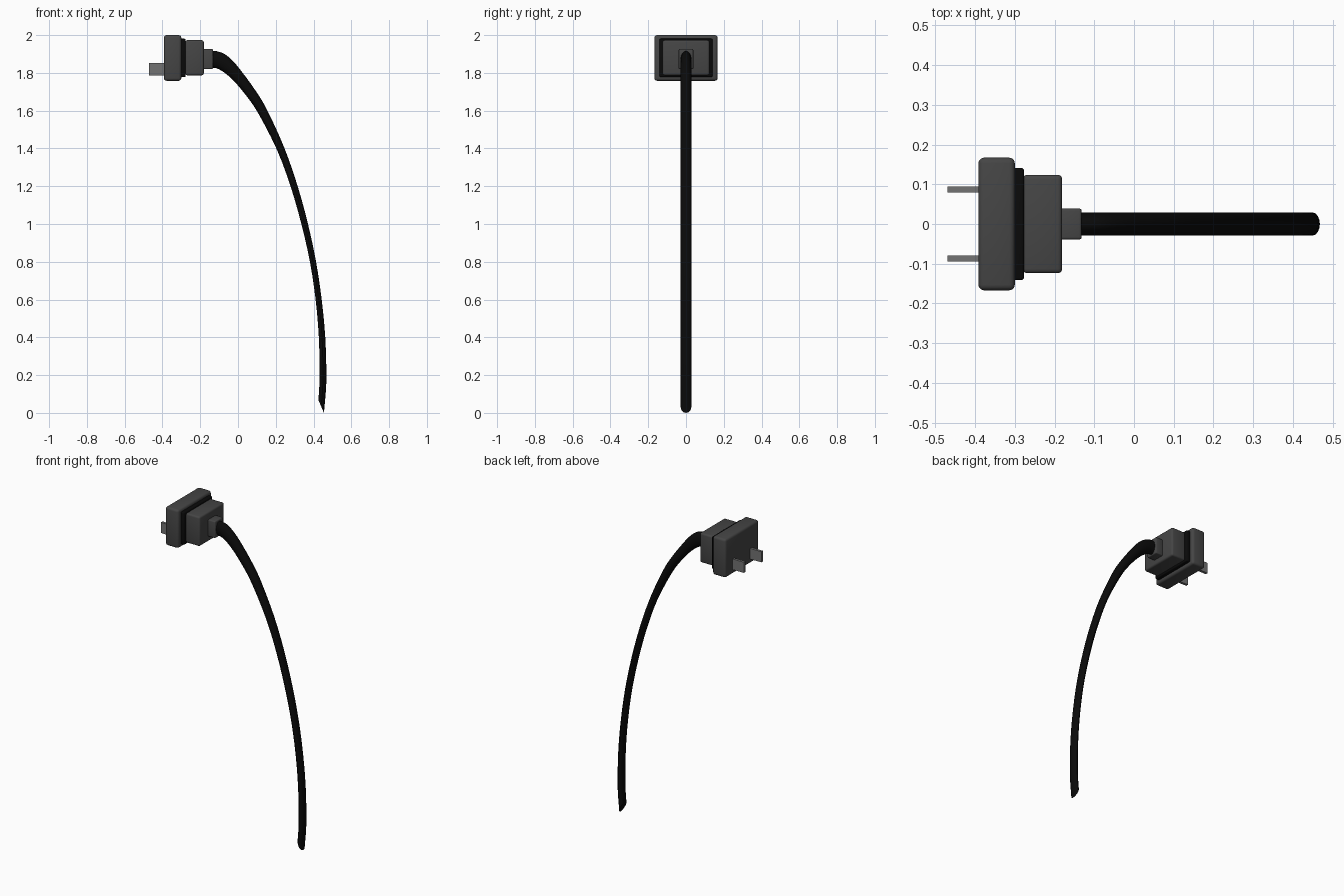
import bpy, bmesh, math
from mathutils import Vector

if "Cube" in bpy.data.objects:
    bpy.data.objects.remove(bpy.data.objects["Cube"])


def material(name, v):
    m = bpy.data.materials.new(name)
    m.diffuse_color = (v, v, v, 1)
    m.use_nodes = True
    m.node_tree.nodes["Principled BSDF"].inputs["Base Color"].default_value = m.diffuse_color
    return m


SHELL = material("dark_grey_plastic", 0.06)
BLACK = material("black_rubber", 0.003)
METAL = material("grey_metal", 0.17)


def finish(name, bm, mat):
    bmesh.ops.recalc_face_normals(bm, faces=bm.faces)
    me = bpy.data.meshes.new(name)
    bm.to_mesh(me)
    bm.free()
    ob = bpy.data.objects.new(name, me)
    bpy.context.collection.objects.link(ob)
    me.materials.append(mat)
    bpy.context.view_layer.objects.active = ob
    ob.select_set(True)
    bpy.ops.object.shade_smooth_by_angle(angle=math.radians(35))
    ob.select_set(False)
    return ob


def box(name, x, y, z, mat, bevel=0.0):
    bm = bmesh.new()
    bmesh.ops.create_cube(bm, size=1)
    for v in bm.verts:
        for i, (lo, hi) in enumerate((x, y, z)):
            v.co[i] = lo if v.co[i] < 0 else hi
    if bevel:
        bmesh.ops.bevel(bm, geom=bm.edges[:], offset=bevel, segments=3,
                        profile=0.5, affect='EDGES')
    return finish(name, bm, mat)


# Plug body
box("face_plate", (-0.392, -0.300), (-0.167, 0.167), (1.758, 2.0), SHELL, 0.014)
box("seal_ring", (-0.305, -0.277), (-0.141, 0.141), (1.778, 1.981), BLACK, 0.006)
box("rear_housing", (-0.280, -0.181), (-0.124, 0.124), (1.787, 1.973), SHELL, 0.011)
box("cable_neck", (-0.186, -0.132), (-0.039, 0.039), (1.820, 1.926), SHELL, 0.006)

# Two flat prongs
for side, label in ((1, "left"), (-1, "right")):
    c = side * 0.087
    box(label + "_prong", (-0.47, -0.385), (c - 0.008, c + 0.008), (1.786, 1.853), METAL)

# Cable: oval section swept down a drooping path (x, z, half thickness)
path = [(-0.15, 1.872, 0.045), (-0.10, 1.866, 0.044), (-0.05, 1.832, 0.038),
        (0.0, 1.780, 0.032), (0.063, 1.70, 0.028), (0.128, 1.60, 0.025),
        (0.225, 1.40, 0.020), (0.297, 1.20, 0.018), (0.353, 1.00, 0.017),
        (0.397, 0.80, 0.016), (0.427, 0.60, 0.016), (0.445, 0.40, 0.017),
        (0.450, 0.20, 0.018), (0.446, 0.10, 0.018)]
pts = [Vector(p) for p in path]
dense = []
for i in range(len(pts) - 1):
    a, b = pts[max(i - 1, 0)], pts[i]
    c, d = pts[i + 1], pts[min(i + 2, len(pts) - 1)]
    for t in (0, 1 / 3, 2 / 3):
        dense.append(0.5 * (2 * b + (c - a) * t + (2 * a - 5 * b + 4 * c - d) * t * t
                            + (3 * b - a - 3 * c + d) * t ** 3))
dense.append(pts[-1])

sections = []
for i, p in enumerate(dense):
    q = dense[min(i + 1, len(dense) - 1)] - dense[max(i - 1, 0)]
    n = Vector((-q.y, q.x)).normalized() if i else Vector((0, 1))
    sections.append((p.x, p.y, n.x * p.z, n.y * p.z))
sections.append((0.440, 0.035, 0.015, -0.035))  # slanted cut end

SIDES = 16
bm = bmesh.new()
rings = []
for x, z, nx, nz in sections:
    ring = []
    for k in range(SIDES):
        a = 2 * math.pi * k / SIDES
        ring.append(bm.verts.new((x + nx * math.cos(a), 0.029 * math.sin(a),
                                  z + nz * math.cos(a))))
    rings.append(ring)
for r, s in zip(rings, rings[1:]):
    for k in range(SIDES):
        j = (k + 1) % SIDES
        bm.faces.new((r[k], r[j], s[j], s[k]))
bm.faces.new(rings[0])
bm.faces.new(rings[-1])
finish("cable", bm, BLACK)
